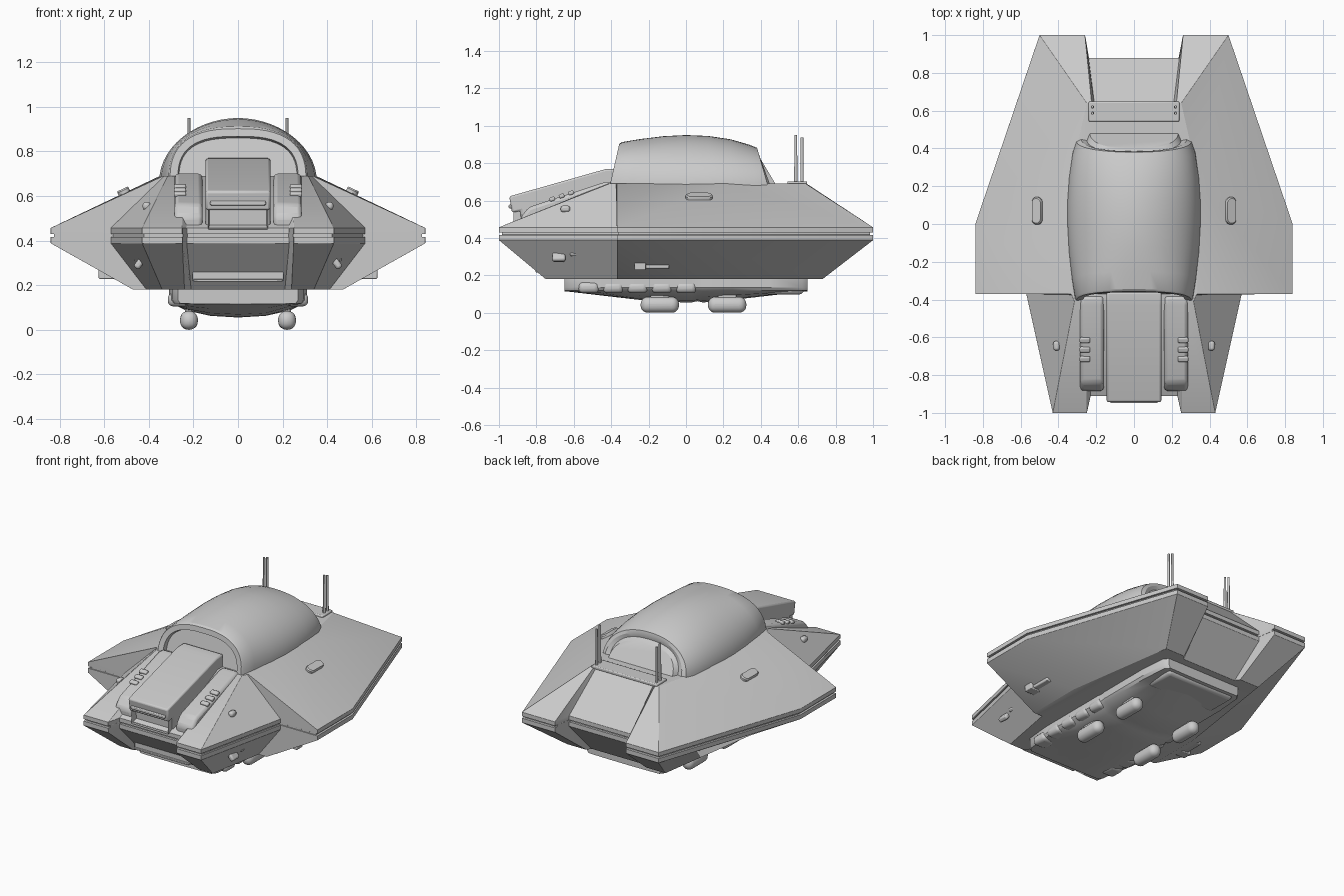
import bpy, bmesh
from math import sin, cos, pi, radians, atan2
from mathutils import Matrix, Vector

if "Cube" in bpy.data.objects:
    bpy.data.objects.remove(bpy.data.objects["Cube"])


def finish(name, bm, bevel=0.0, seg=2, angle=30):
    bmesh.ops.recalc_face_normals(bm, faces=bm.faces)
    me = bpy.data.meshes.new(name)
    bm.to_mesh(me)
    bm.free()
    ob = bpy.data.objects.new(name, me)
    bpy.context.collection.objects.link(ob)
    bpy.ops.object.select_all(action='DESELECT')
    ob.select_set(True)
    bpy.context.view_layer.objects.active = ob
    if bevel:
        m = ob.modifiers.new("bevel", 'BEVEL')
        m.width, m.segments, m.limit_method = bevel, seg, 'ANGLE'
    bpy.ops.object.shade_smooth_by_angle(angle=radians(angle))
    return ob


def loft(name, rings, closed=True, **kw):
    """Skin a list of equal-length rings and cap both ends."""
    bm = bmesh.new()
    vs = [[bm.verts.new(p) for p in r] for r in rings]
    n = len(rings[0])
    for a, b in zip(vs, vs[1:]):
        for i in range(n if closed else n - 1):
            j = (i + 1) % n
            bm.faces.new((a[i], a[j], b[j], b[i]))
    bm.faces.new(vs[0])
    bm.faces.new(vs[-1])
    bmesh.ops.remove_doubles(bm, verts=bm.verts, dist=0.0005)
    return finish(name, bm, **kw)


def box(name, c, s, rot=None, bevel=0.0, seg=2):
    bm = bmesh.new()
    r = rot if rot else Matrix()
    bmesh.ops.create_cube(bm, size=1, matrix=Matrix.Translation(c) @ r @ Matrix.Diagonal((*s, 1)))
    return finish(name, bm, bevel, seg, 40)


def prism(name, x0, x1, prof, bevel=0.0):
    return loft(name, [[(x, y, z) for y, z in prof] for x in (x0, x1)], bevel=bevel)


def full(half, z, k=1.0):
    """Mirror a half outline into a closed ring at height z."""
    pts = half + [(-x, y) for x, y in half[-2:0:-1]]
    return [(x * k, y * k, z) for x, y in pts]


# Hull: matching half outlines of the keel, rim and deck
rim = [(0, .88), (.24, .88), (.26, 1), (.50, 1), (.84, 0), (.84, -.37),
       (.57, -.37), (.43, -1), (.25, -1), (.23, -.91), (0, -.91)]
deck = [(0, .64), (.21, .64), (.225, .645), (.25, .64), (.35, .2), (.335, -.37),
        (.33, -.375), (.315, -.41), (.25, -.42), (.23, -.42), (0, -.42)]
keel = [(0, .70), (.20, .70), (.22, .73), (.36, .73), (.47, 0), (.47, -.37),
        (.41, -.37), (.34, -.75), (.24, -.75), (.21, -.72), (0, -.72)]
loft("hull", [full(keel, .18), full(rim, .388), full(rim, .417), full(rim, .417, .983),
              full(rim, .43, .983), full(rim, .43), full(rim, .457), full(deck, .69)],
     bevel=.004, seg=1)

# Canopy: arched sections, with recessed front and rear windows
Z0 = .67


def arch(w, h, yb, yt, a, n=28):
    out = []
    for i in range(n + 1):
        t = pi * i / n
        c, s = cos(t), max(sin(t), 0)
        k = s ** a
        out.append((w * abs(c) ** a * (1 if c >= 0 else -1), yb + (yt - yb) * k, Z0 + h * k))
    return out


loft("canopy", [arch(*s) for s in [
    (.265, .19, -.375, -.335, .72), (.27, .198, -.405, -.362, .72),
    (.305, .232, -.41, -.357, .76), (.312, .242, -.40, -.345, .80),
    (.328, .258, -.30, -.25, .90), (.345, .274, -.15, -.12, 1.0),
    (.353, .28, 0, 0, 1.03), (.353, .275, .12, .12, 1.03), (.345, .257, .24, .24, 1.0),
    (.325, .228, .38, .34, .95), (.305, .212, .44, .38, .9),
    (.28, .19, .455, .385, .85), (.25, .165, .45, .38, .8), (.235, .15, .49, .40, .8)]], angle=28)

# Front hood scoop with a recessed grille under it
prism("hood_scoop", -.145, .145, [(-.36, .77), (-.43, .768), (-.945, .622), (-.93, .535),
                                  (-.885, .545), (-.88, .44), (-.36, .44)], .01)
bm = bmesh.new()
bmesh.ops.create_cube(bm, size=1, matrix=Matrix.Translation((0, -.88, .498)) @ Matrix.Diagonal((.27, .09, .095, 1)))
bm.normal_update()
front = [f for f in bm.faces if f.normal.y < -.9]
bmesh.ops.inset_region(bm, faces=front, thickness=.013)
bmesh.ops.translate(bm, verts=front[0].verts, vec=(0, .05, 0))
finish("front_grille", bm, .003)
box("scoop_lip", (0, -.938, .568), (.25, .02, .02), bevel=.005)

slope = Matrix.Rotation(atan2(.15, .43), 4, 'X')
for sx, side in ((1, "right"), (-1, "left")):
    # Front side pods and their vents
    prism(f"{side}_pod", sx * .16, sx * .285, [(-.38, .70), (-.43, .70), (-.84, .565), (-.885, .51),
                                              (-.88, .44), (-.38, .44)], .018)
    for i in range(3):
        y = -.615 - .05 * i
        box(f"{side}_vent_{i}", (sx * .26, y, .70 + (y + .43) * .33 + .002),
            (.055, .03, .022), slope, .007)
    # Small fittings on the nose flanks
    box(f"{side}_nose_stud", (sx * .41, -.645, .555), (.035, .05, .035), bevel=.012)
    lean = Matrix.Rotation(sx * radians(-37), 4, 'Y')
    box(f"{side}_flank_latch", (sx * .443, -.68, .297), (.03, .07, .05), lean, .01)
    box(f"{side}_flank_hook", (sx * .447, -.60, .322), (.025, .04, .04), lean, .008)
    box(f"{side}_underwing_block", (sx * .585, -.245, .253), (.08, .06, .05), bevel=.005)
    box(f"{side}_underwing_bar", (sx * .57, -.16, .247), (.07, .14, .022), bevel=.006)
    # Raised lozenge on each wing
    bm = bmesh.new()
    tilt = Matrix.Translation((sx * .512, .07, .618)) @ Matrix.Rotation(sx * radians(25), 4, 'Y')
    ring = []
    for i in range(24):
        t = 2 * pi * i / 24
        ring.append((.028 * cos(t), .028 * sin(t) + (.045 if i < 12 else -.045), 0))
    bm.free()
    loft(f"{side}_wing_light", [[tilt @ Vector((x * k, y * k, z)) for x, y, _ in ring]
                                for k, z in ((1, -.03), (1, .008), (.9, .015))])
    # Paired aerials
    for j, (y, top) in enumerate(((.587, .95), (.62, .937))):
        bm = bmesh.new()
        bmesh.ops.create_cone(bm, cap_ends=True, segments=12, radius1=.009, radius2=.007, depth=top - .68,
                              matrix=Matrix.Translation((sx * .22, y, (top + .68) / 2)))
        finish(f"{side}_aerial_{j}", bm)
    # Landing pads with short struts
    for y, end in ((-.14, "front"), (.22, "rear")):
        box(f"{side}_{end}_pad", (sx * .22, y, .0425), (.08, .205, .085), bevel=.038, seg=5)
        box(f"{side}_{end}_strut", (sx * .22, y, .10), (.035, .10, .06), bevel=.008)
    # Rolled ribs along the belly edge
    for i in range(5):
        box(f"{side}_belly_rib_{i}", (sx * .265, -.52 + .13 * i, .135), (.10, .11, .06), bevel=.024, seg=3)

# Aerial mounting bar
box("aerial_bar", (0, .595, .692), (.48, .105, .022), bevel=.006)

# Lower front step
box("front_step", (0, -.755, .242), (.41, .075, .05), bevel=.006)
box("front_step_slot", (0, -.775, .222), (.40, .06, .012), bevel=.003)


# Belly: shallow bowl under the keel
def bowl(y, w, zb):
    half = [(w, .20), (w, .135), (w * .96, .118), (w * .75, .118 - .5 * (.118 - zb)),
            (w * .4, zb + .12 * (.118 - zb)), (0, zb)]
    return [(x, y, z) for x, z in half] + [(-x, y, z) for x, z in half[-2::-1]]


loft("belly", [bowl(*s) for s in [(-.65, .27, .115), (-.62, .295, .112), (-.45, .31, .092), (-.25, .31, .069),
                                  (-.08, .31, .057), (.03, .31, .055), (.06, .305, .062), (.09, .31, .055),
                                  (.25, .31, .069), (.45, .31, .092), (.62, .295, .112), (.65, .27, .115)]],
     angle=35)
box("belly_rear_plate", (0, .525, .14), (.50, .21, .085), bevel=.025, seg=3)
